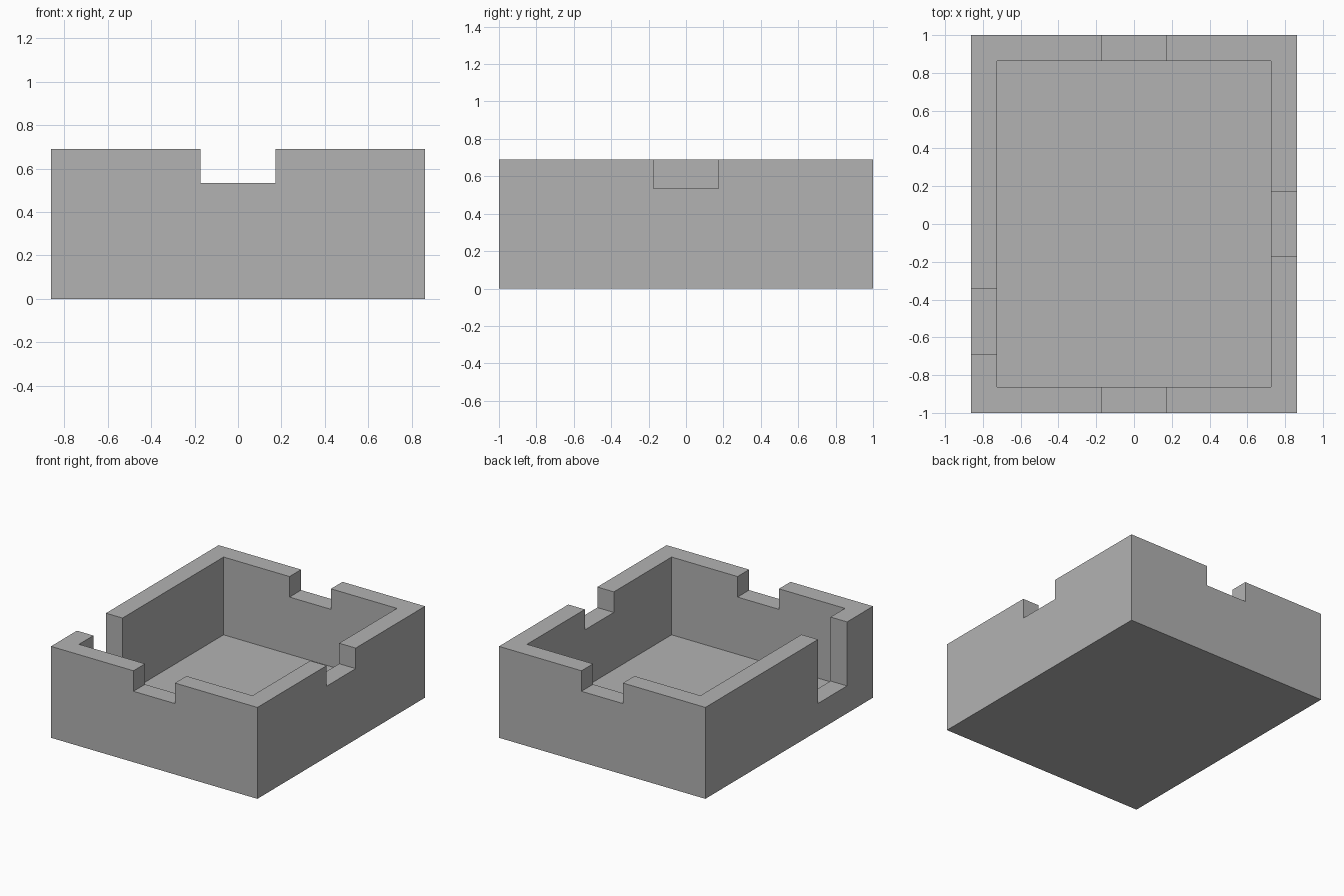
import bpy
import bmesh
from mathutils import Matrix, Vector

default_cube = bpy.data.objects.get("Cube")
if default_cube:
    bpy.data.objects.remove(default_cube, do_unlink=True)

# Main dimensions
HALF_X, HALF_Y, HEIGHT = 0.862, 1.0, 0.69
WALL, FLOOR = 0.138, 0.103
NOTCH_HALF, NOTCH_Z = 0.173, 0.535
DOOR_Y, DOOR_Z = -0.517, 0.207
OVER = 0.05  # cutter overshoot

grey = bpy.data.materials.new("plain grey")
grey.use_nodes = True
colour = (0.448, 0.448, 0.448, 1)
grey.diffuse_color = colour
grey.node_tree.nodes["Principled BSDF"].inputs["Base Color"].default_value = colour


def box(name, low, high):
    """Axis-aligned box between two corners."""
    low, high = Vector(low), Vector(high)
    bm = bmesh.new()
    place = Matrix.Translation((low + high) / 2) @ Matrix.Diagonal((*(high - low), 1))
    bmesh.ops.create_cube(bm, size=1, matrix=place)
    mesh = bpy.data.meshes.new(name)
    bm.to_mesh(mesh)
    bm.free()
    mesh.materials.append(grey)
    obj = bpy.data.objects.new(name, mesh)
    bpy.context.collection.objects.link(obj)
    return obj


def cut(target, name, low, high):
    """Subtract a box from the target, then discard the cutter."""
    cutter = box(name, low, high)
    cutter.hide_render = True
    mod = target.modifiers.new(name, 'BOOLEAN')
    mod.operation = 'DIFFERENCE'
    mod.solver = 'EXACT'
    mod.object = cutter
    bpy.context.view_layer.objects.active = target
    bpy.ops.object.modifier_apply(modifier=mod.name)
    bpy.data.objects.remove(cutter, do_unlink=True)


# Open tray: solid block with a rectangular cavity
tray = box("open_tray", (-HALF_X, -HALF_Y, 0), (HALF_X, HALF_Y, HEIGHT))
inner_x, inner_y, top = HALF_X - WALL, HALF_Y - WALL, HEIGHT + OVER
cut(tray, "cavity", (-inner_x, -inner_y, FLOOR), (inner_x, inner_y, top))

# Shallow rim notches in the front, back and left walls
for name, y0, y1 in (("front_notch", -HALF_Y - OVER, -inner_y + OVER),
                     ("back_notch", inner_y - OVER, HALF_Y + OVER)):
    cut(tray, name, (-NOTCH_HALF, y0, NOTCH_Z), (NOTCH_HALF, y1, top))
cut(tray, "left_notch", (inner_x - OVER, -NOTCH_HALF, NOTCH_Z),
    (HALF_X + OVER, NOTCH_HALF, top))

# Deep opening near the front of the right wall
cut(tray, "right_opening", (-HALF_X - OVER, DOOR_Y - NOTCH_HALF, DOOR_Z),
    (-inner_x + OVER, DOOR_Y + NOTCH_HALF, top))
